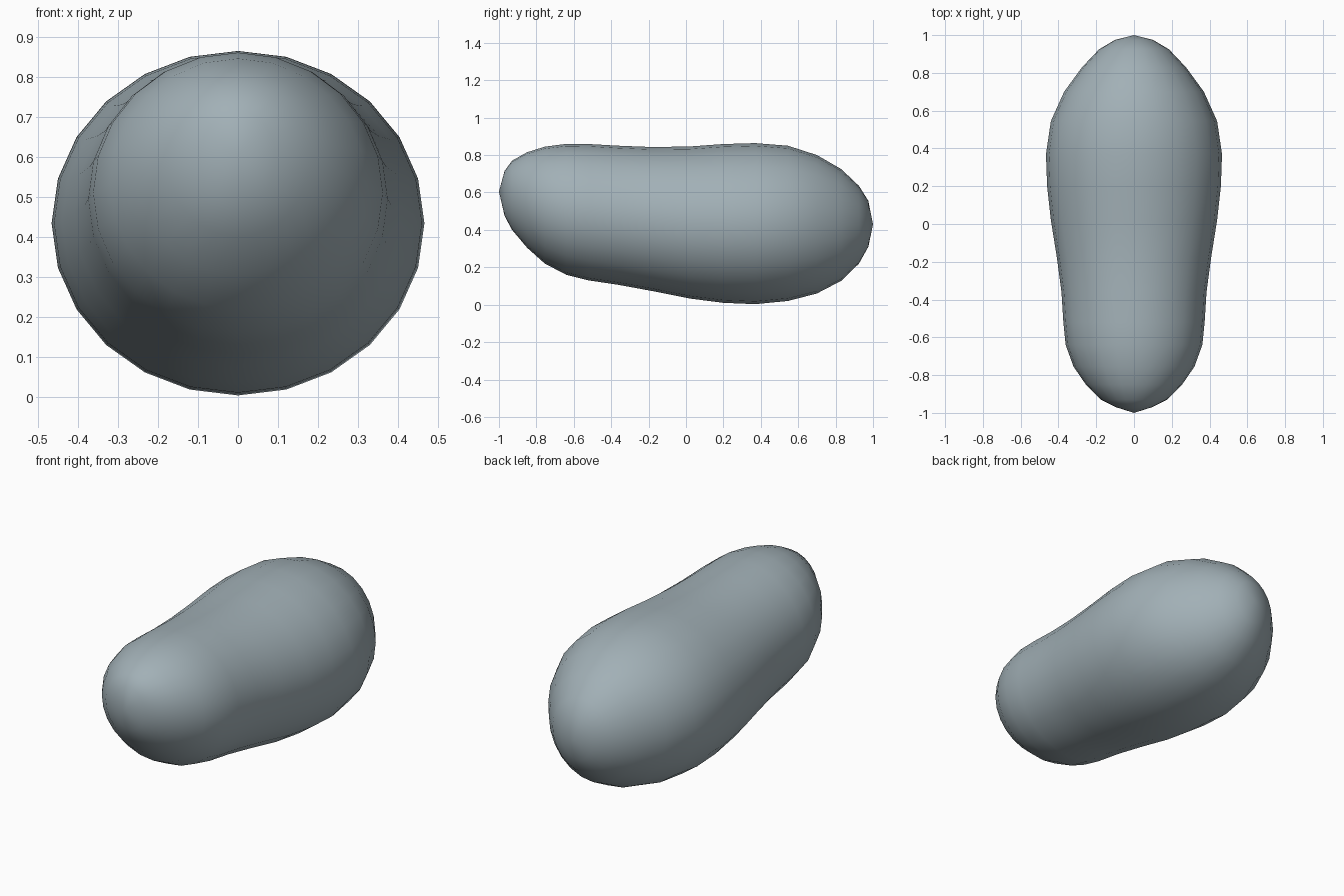
import bpy, bmesh, math

if "Cube" in bpy.data.objects:
    bpy.data.objects.remove(bpy.data.objects["Cube"])

SIDES = 24

# Body stations along y: (y, half width, top z, bottom z)
STATIONS = [
    (-0.97, 0.095, 0.715, 0.475),
    (-0.93, 0.175, 0.77, 0.40),
    (-0.85, 0.255, 0.815, 0.305),
    (-0.755, 0.32, 0.845, 0.22),
    (-0.64, 0.362, 0.86, 0.16),
    (-0.52, 0.374, 0.859, 0.13),
    (-0.36, 0.384, 0.85, 0.106),
    (-0.18, 0.408, 0.843, 0.073),
    (0.02, 0.44, 0.846, 0.033),
    (0.20, 0.46, 0.859, 0.01),
    (0.37, 0.466, 0.864, 0.003),
    (0.545, 0.44, 0.85, 0.02),
    (0.70, 0.37, 0.80, 0.06),
    (0.83, 0.275, 0.725, 0.128),
    (0.925, 0.185, 0.635, 0.22),
    (0.975, 0.10, 0.555, 0.31),
]

material = bpy.data.materials.new("blue grey")
material.diffuse_color = (0.36, 0.435, 0.47, 1.0)
material.use_nodes = True
material.node_tree.nodes["Principled BSDF"].inputs["Base Color"].default_value = material.diffuse_color

# Bean-shaped body: elliptical rings joined along y, closed to a point at both ends
bm = bmesh.new()
rings = []
for y, half_width, top, bottom in STATIONS:
    middle, half_height = (top + bottom) / 2, (top - bottom) / 2
    rings.append([
        bm.verts.new((half_width * math.sin(a), y, middle + half_height * math.cos(a)))
        for a in (2 * math.pi * i / SIDES for i in range(SIDES))
    ])
front_tip = bm.verts.new((0, -1, 0.605))
back_tip = bm.verts.new((0, 1, 0.43))

for i in range(SIDES):
    j = (i + 1) % SIDES
    for a, b in zip(rings, rings[1:]):
        bm.faces.new((a[i], a[j], b[j], b[i]))
    bm.faces.new((front_tip, rings[0][j], rings[0][i]))
    bm.faces.new((back_tip, rings[-1][i], rings[-1][j]))

bmesh.ops.recalc_face_normals(bm, faces=bm.faces)
for face in bm.faces:
    face.smooth = True

mesh = bpy.data.meshes.new("bean_body")
bm.to_mesh(mesh)
bm.free()
mesh.materials.append(material)
body = bpy.data.objects.new("bean_body", mesh)
bpy.context.collection.objects.link(body)
